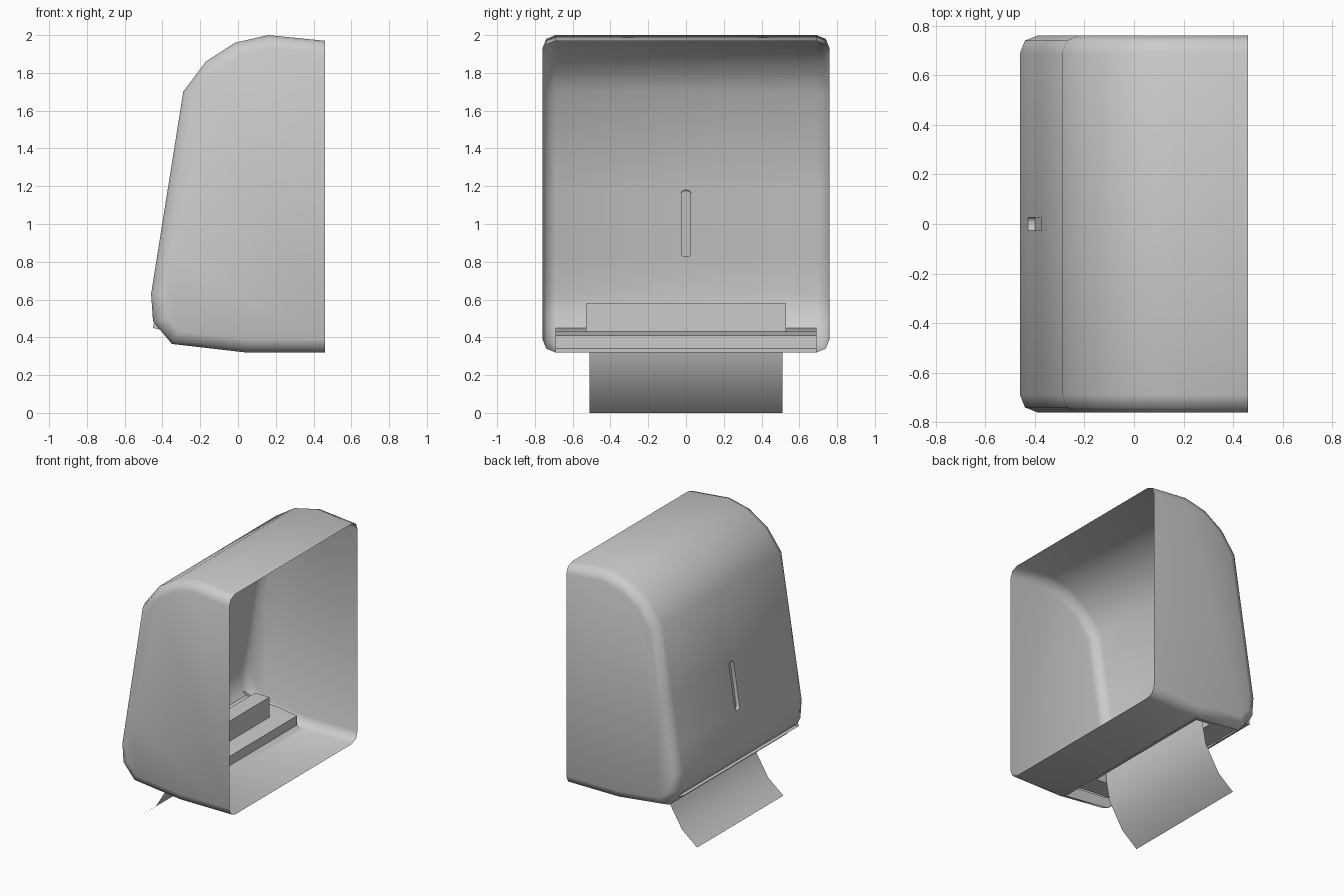
import bpy, bmesh
from mathutils import Vector

if "Cube" in bpy.data.objects:
    bpy.data.objects.remove(bpy.data.objects["Cube"])


def finish(name, bm, angle=0.87):
    me = bpy.data.meshes.new(name)
    bm.to_mesh(me)
    bm.free()
    ob = bpy.data.objects.new(name, me)
    bpy.context.collection.objects.link(ob)
    bpy.ops.object.select_all(action='DESELECT')
    ob.select_set(True)
    bpy.context.view_layer.objects.active = ob
    bpy.ops.object.shade_smooth_by_angle(angle=angle)
    return ob


def strip(bm, pts, y0, y1):
    """Sheet following an x/z path between two y positions."""
    rows = [[bm.verts.new((x, y, z)) for x, z in pts] for y in (y0, y1)]
    for i in range(len(pts) - 1):
        bm.faces.new((rows[0][i], rows[0][i + 1], rows[1][i + 1], rows[1][i]))


def plate(bm, pts, y):
    """Flat panel with an x/z outline at one y position."""
    bm.faces.new([bm.verts.new((x, y, z)) for x, z in pts])


def front_x(z):
    return -0.29 - 0.17 * (1.70 - z) / 1.07


def inset_path(pts, d):
    """Offset the open profile inward, keeping its ends on the back plane."""
    p = [Vector(q) for q in pts]
    seg = [(b - a).normalized() for a, b in zip(p, p[1:])]
    nor = [Vector((-s.y, s.x)) for s in seg]
    out = []
    for i, q in enumerate(p):
        if i in (0, len(p) - 1):
            n = nor[0] if i == 0 else nor[-1]
            out.append((q.x, q.y + d / n.y))
        else:
            m = nor[i - 1] + nor[i]
            out.append(tuple(q + m * (2 * d / m.length_squared)))
    return out


# Cover: side profile lofted across the width with rounded side edges
profile = [(0.46, 1.97), (0.16, 2.0), (-0.015, 1.96), (-0.17, 1.86), (-0.29, 1.70),
           (front_x(1.18), 1.18), (front_x(0.83), 0.83),
           (-0.46, 0.63), (-0.45, 0.485), (-0.35, 0.365), (0.04, 0.32), (0.46, 0.32)]
rows = [(-0.76, 0.07), (-0.74, 0.02), (-0.69, 0), (-0.027, 0),
        (0.027, 0), (0.69, 0), (0.74, 0.02), (0.76, 0.07)]
bm = bmesh.new()
grid = [[bm.verts.new((x, y, z)) for x, z in inset_path(profile, d)] for y, d in rows]
window = None
for r in range(len(rows) - 1):
    for i in range(len(profile) - 1):
        if i == 9 and 2 <= r <= 4:      # paper opening in the underside
            continue
        f = bm.faces.new((grid[r][i], grid[r][i + 1], grid[r + 1][i + 1], grid[r + 1][i]))
        if i == 5 and r == 3:
            window = f
bm.faces.new(grid[0])
bm.faces.new(grid[-1])
bmesh.ops.recalc_face_normals(bm, faces=bm.faces)

# Level window: shallow groove with rounded ends in the front
new = bmesh.ops.extrude_face_region(bm, geom=[window])['geom']
top = [v for v in new if isinstance(v, bmesh.types.BMVert)]
if window.is_valid:
    bmesh.ops.delete(bm, geom=[window], context='FACES_ONLY')
bmesh.ops.translate(bm, verts=top, vec=(0.028, 0, -0.004))
sides = [e for v in top for e in v.link_edges if e.other_vert(v) not in top]
bmesh.ops.bevel(bm, geom=sides, offset=0.018, segments=3, profile=0.5, affect='EDGES')
finish("cover", bm)

# Paper chute: recess set into the floor, with a taller box in the middle
bm = bmesh.new()
step = [(0.04, 0.32), (0.005, 0.34), (0.005, 0.41)]
box = [(-0.11, 0.43), (-0.11, 0.58), (-0.23, 0.58), (-0.23, 0.44)]
front = (-0.45, 0.45)
strip(bm, step + box + [front], -0.53, 0.53)
for s in (-1, 1):
    strip(bm, step + [box[0], box[3], front], s * 0.53, s * 0.69)
    plate(bm, box, s * 0.53)
    plate(bm, step + [front, (-0.445, 0.479), (-0.35, 0.365)], s * 0.69)
bmesh.ops.remove_doubles(bm, verts=bm.verts, dist=0.0005)
bmesh.ops.recalc_face_normals(bm, faces=bm.faces)
finish("paper_chute", bm)

# Paper towel hanging out of the chute
bm = bmesh.new()
strip(bm, [(-0.17, 0.57), (-0.18, 0.45), (-0.21, 0.29), (-0.325, 0.10), (-0.45, 0.0)], -0.51, 0.51)
finish("paper_towel", bm)
